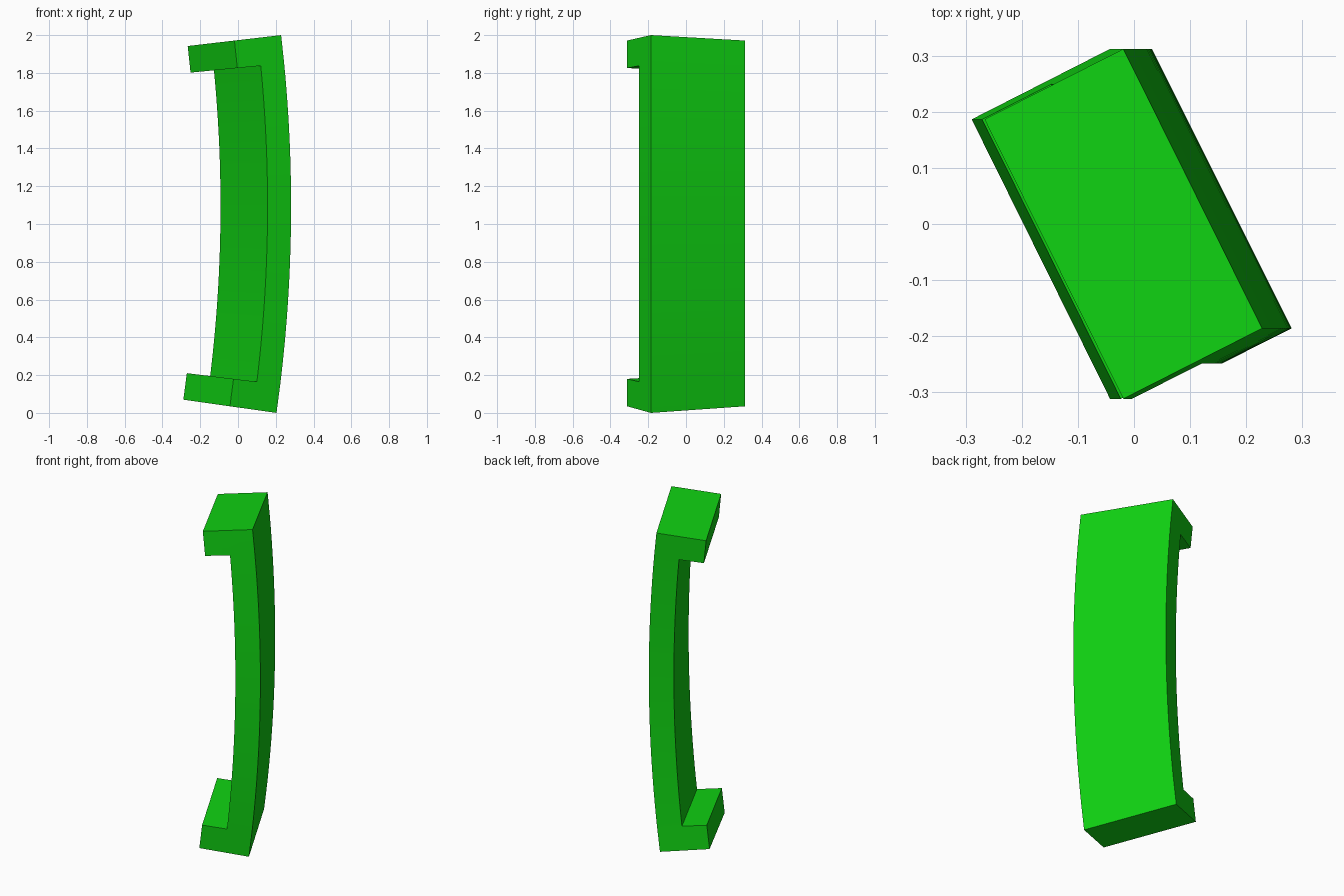
import bpy, bmesh, math
from mathutils import Vector

cube = bpy.data.objects.get("Cube")
if cube:
    bpy.data.objects.remove(cube, do_unlink=True)

# Single green finish
green = bpy.data.materials.new("bright green")
green.use_nodes = True
colour = (0.005, 0.64, 0.006, 1.0)
green.diffuse_color = colour
green.node_tree.nodes["Principled BSDF"].inputs["Base Color"].default_value = colour

# Plan of the straight bar: outer corner, thickness direction, width direction
OUTER = Vector((0.281, -0.186))
INWARD = Vector((-0.249, -0.1255))
WIDTH = Vector((-0.249, 0.498))

# Bend in the x-z plane
RADIUS, MID_Z = 7.8, 1.095
CENTRE_X = OUTER.x - RADIUS
TOP = math.asin((2.0 - MID_Z) / RADIUS)
BOTTOM = -math.asin(MID_Z / RADIUS)
LIP = math.radians(1.11)
SEGMENTS = 24

# Height stations as bend angles: one row per lip, even rows along the spine
low, high = BOTTOM + LIP, TOP - LIP
angles = [BOTTOM] + [low + (high - low) * i / SEGMENTS for i in range(SEGMENTS + 1)] + [TOP]
last_row = len(angles) - 2

# Flat C-shaped profile: x = depth fraction, z = bend angle
bm = bmesh.new()
grid = {}


def corner(depth, row):
    if (depth, row) not in grid:
        grid[depth, row] = bm.verts.new((depth / 2, 0, angles[row]))
    return grid[depth, row]


for row in range(last_row + 1):
    for depth in ((0, 1) if row in (0, last_row) else (0,)):
        bm.faces.new((corner(depth, row), corner(depth + 1, row),
                      corner(depth + 1, row + 1), corner(depth, row + 1)))

# Give it width
extruded = bmesh.ops.extrude_face_region(bm, geom=bm.faces[:], use_keep_orig=True)
for v in extruded["geom"]:
    if isinstance(v, bmesh.types.BMVert):
        v.co.y = 1

# Turn the plan and bend along the arc
for v in bm.verts:
    depth, width, angle = v.co
    plan = OUTER + INWARD * depth + WIDTH * width
    r = plan.x - CENTRE_X
    v.co = (CENTRE_X + r * math.cos(angle), plan.y, MID_Z + r * math.sin(angle))
bmesh.ops.recalc_face_normals(bm, faces=bm.faces[:])

mesh = bpy.data.meshes.new("curved_bracket")
bm.to_mesh(mesh)
bm.free()
mesh.materials.append(green)
bracket = bpy.data.objects.new("curved_bracket", mesh)
bpy.context.collection.objects.link(bracket)

# Smooth along the curve, sharp at the edges
bpy.ops.object.select_all(action="DESELECT")
bracket.select_set(True)
bpy.context.view_layer.objects.active = bracket
bpy.ops.object.shade_smooth_by_angle(angle=math.radians(30))
